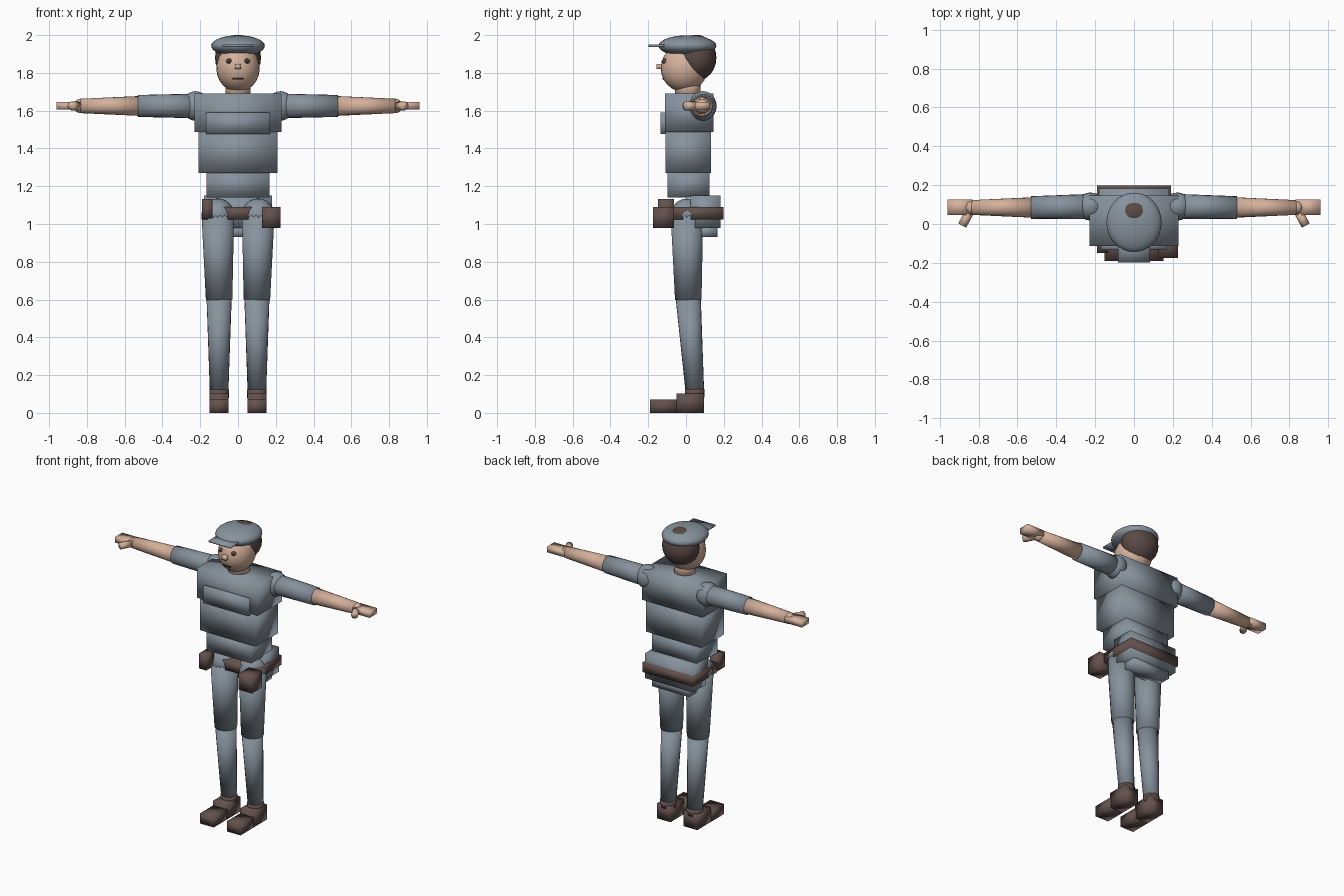
import bpy, bmesh
from mathutils import Vector, Matrix

if "Cube" in bpy.data.objects:
    bpy.data.objects.remove(bpy.data.objects["Cube"])


def material(name, rgb):
    m = bpy.data.materials.new(name)
    m.diffuse_color = (*rgb, 1)
    m.use_nodes = True
    m.node_tree.nodes["Principled BSDF"].inputs["Base Color"].default_value = m.diffuse_color
    return m


CLOTH = material("grey_blue_cloth", (0.24, 0.29, 0.34))
SKIN = material("skin", (0.66, 0.44, 0.33))
LEATHER = material("brown_leather", (0.125, 0.082, 0.073))
HAIR = material("dark_brown_hair", (0.10, 0.067, 0.058))
DARK = material("dark_eye", (0.04, 0.03, 0.028))


def finish(name, bm, mat):
    me = bpy.data.meshes.new(name)
    bm.to_mesh(me)
    bm.free()
    me.materials.append(mat)
    for p in me.polygons:
        p.use_smooth = True
    ob = bpy.data.objects.new(name, me)
    bpy.context.collection.objects.link(ob)
    return ob


def box(name, x, y, z, mat):
    """Box from (low, high) ranges along each axis."""
    bm = bmesh.new()
    bmesh.ops.create_cube(bm, size=1)
    c = Vector([(a + b) / 2 for a, b in (x, y, z)])
    s = Vector([abs(b - a) for a, b in (x, y, z)])
    for v in bm.verts:
        v.co = c + v.co * s
    return finish(name, bm, mat)


def ball(name, c, r, mat, seg=24):
    bm = bmesh.new()
    bmesh.ops.create_uvsphere(bm, u_segments=seg, v_segments=seg // 2, radius=1)
    for v in bm.verts:
        v.co = Vector(c) + v.co * Vector(r)
    return finish(name, bm, mat)


def limb(name, a, b, ra, rb, mat, seg=20):
    """Tapered cylinder from point a to point b."""
    a, b = Vector(a), Vector(b)
    d = b - a
    m = Matrix.Translation((a + b) / 2) @ d.to_track_quat('Z', 'Y').to_matrix().to_4x4()
    bm = bmesh.new()
    bmesh.ops.create_cone(bm, cap_ends=True, segments=seg, radius1=ra, radius2=rb,
                          depth=d.length, matrix=m)
    return finish(name, bm, mat)


# Torso
box("chest", (-0.23, 0.23), (-0.112, 0.146), (1.487, 1.69), CLOTH)
box("chest_plate", (-0.17, 0.17), (-0.135, -0.10), (1.476, 1.59), CLOTH)
box("belly", (-0.21, 0.21), (-0.108, 0.132), (1.27, 1.50), CLOTH)
box("waist", (-0.168, 0.168), (-0.097, 0.125), (1.14, 1.28), CLOTH)
box("hips", (-0.18, 0.18), (0.025, 0.183), (0.98, 1.15), CLOTH)
box("seat", (-0.14, 0.14), (0.055, 0.167), (0.93, 0.99), CLOTH)

# Belt and what hangs on it
box("belt", (-0.19, 0.19), (-0.063, 0.198), (1.025, 1.09), LEATHER)
box("large_pouch", (0.127, 0.226), (-0.174, -0.063), (0.98, 1.09), LEATHER)
box("small_pouch", (-0.19, -0.135), (-0.148, -0.063), (1.03, 1.132), LEATHER)

# Head
limb("neck", (0, 0.01, 1.66), (0, 0.01, 1.78), 0.068, 0.066, SKIN)
ball("head", (0, -0.01, 1.825), (0.115, 0.124, 0.126), SKIN)
ball("hair", (0, 0.055, 1.88), (0.122, 0.106, 0.122), HAIR)
ball("cap", (0, 0.008, 1.943), (0.142, 0.153, 0.056), CLOTH, 32)
box("cap_visor", (-0.082, 0.082), (-0.198, -0.08), (1.938, 1.950), CLOTH)
box("nose", (-0.016, 0.016), (-0.155, -0.11), (1.82, 1.847), SKIN)
box("mouth", (-0.03, 0.03), (-0.125, -0.116), (1.765, 1.772), DARK)

for side, s in (("left", 1), ("right", -1)):
    # Eyes
    ball(side + "_eye", (s * 0.047, -0.113, 1.862), (0.017, 0.014, 0.014), HAIR, 12)
    ball(side + "_pupil", (s * 0.047, -0.123, 1.862), (0.008, 0.006, 0.008), DARK, 8)

    # Arm
    y, z = 0.085, 1.625
    ball(side + "_shoulder", (s * 0.225, 0.09, z), (0.072, 0.072, 0.078), CLOTH)
    limb(side + "_sleeve", (s * 0.19, y + 0.005, z), (s * 0.53, y, z), 0.066, 0.058, CLOTH)
    ball(side + "_elbow", (s * 0.505, y, z), (0.05, 0.057, 0.057), CLOTH)
    limb(side + "_forearm", (s * 0.51, y, z), (s * 0.835, y, z), 0.053, 0.038, SKIN)
    ball(side + "_wrist", (s * 0.835, y, z), (0.036, 0.038, 0.038), SKIN, 12)
    box(side + "_hand", (s * 0.83, s * 0.96), (0.047, 0.125), (1.607, 1.645), SKIN)
    limb(side + "_thumb", (s * 0.85, 0.055, z), (s * 0.884, -0.008, z), 0.023, 0.023, SKIN, 8)

    # Leg
    ball(side + "_hip_joint", (s * 0.107, 0.005, 1.045), (0.087, 0.087, 0.09), CLOTH)
    limb(side + "_thigh", (s * 0.107, 0.005, 1.045), (s * 0.1, 0.012, 0.6), 0.087, 0.071, CLOTH)
    limb(side + "_shin", (s * 0.1, 0.011, 0.62), (s * 0.1, 0.047, 0.11), 0.067, 0.049, CLOTH)

    # Shoe
    limb(side + "_shoe_cuff", (s * 0.1, 0.047, 0.08), (s * 0.1, 0.046, 0.125), 0.052, 0.052, LEATHER)
    box(side + "_shoe_heel", (s * 0.05, s * 0.152), (-0.05, 0.096), (0, 0.102), LEATHER)
    box(side + "_shoe_toe", (s * 0.05, s * 0.152), (-0.19, -0.04), (0, 0.07), LEATHER)
